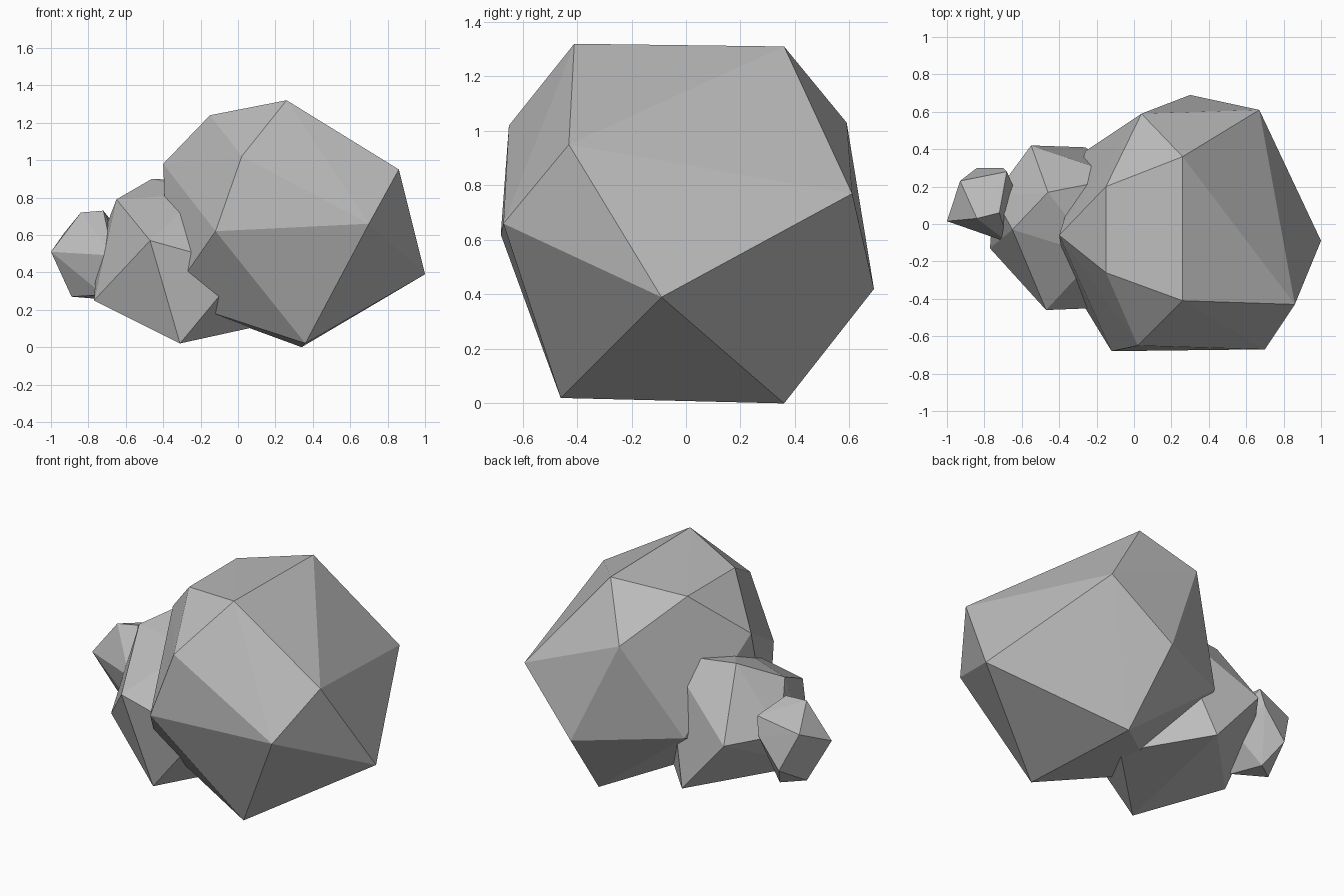
import bpy
import bmesh

default_cube = bpy.data.objects.get("Cube")
if default_cube:
    bpy.data.objects.remove(default_cube, do_unlink=True)


def make_material(name, color):
    material = bpy.data.materials.new(name)
    material.use_nodes = True
    material.diffuse_color = color
    shader = material.node_tree.nodes["Principled BSDF"]
    shader.inputs["Base Color"].default_value = color
    shader.inputs["Roughness"].default_value = 1
    return material


def make_rock(name, corners, material):
    """Wrap a faceted, flat-shaded boulder around its corner points."""
    bm = bmesh.new()
    for corner in corners:
        bm.verts.new(corner)
    result = bmesh.ops.convex_hull(bm, input=bm.verts[:])
    inner = [item for item in result["geom_interior"]
             if isinstance(item, bmesh.types.BMVert)]
    bmesh.ops.delete(bm, geom=inner, context="VERTS")
    bmesh.ops.recalc_face_normals(bm, faces=bm.faces[:])
    mesh = bpy.data.meshes.new(name)
    bm.to_mesh(mesh)
    bm.free()
    mesh.materials.append(material)
    rock = bpy.data.objects.new(name, mesh)
    bpy.context.scene.collection.objects.link(rock)
    return rock


stone = make_material("stone_grey", (.5, .5, .5, 1))

# Large boulder: crown, shoulders, sides, base
large_corners = [
    (.26, -.41, 1.32), (.26, .36, 1.31), (-.15, -.26, 1.24), (-.15, .2, 1.24),
    (.02, -.65, 1.02), (.04, .59, 1.03), (.86, -.43, .95), (-.4, -.06, .98),
    (.7, -.67, .66), (-.12, -.68, .62), (.67, .61, .77), (.3, .69, .42),
    (1, -.09, .39), (-.26, .39, .47),
    (.36, -.46, .02), (.34, .36, 0), (-.37, -.27, .26),
]

# Medium boulder, its inner end buried in the large one
medium_corners = [
    (-.46, .17, .9), (-.2, -.17, .82), (-.05, .25, .88), (-.65, -.03, .79),
    (-.47, -.46, .57), (.03, -.44, .43), (-.55, .42, .51), (-.75, .15, .53),
    (-.77, -.13, .25), (-.26, .41, .17), (-.31, -.38, .02), (.1, 0, .11),
]

# Small boulder, leaning on the medium one
small_corners = [
    (-.84, .03, .72), (-.72, .06, .73), (-.68, .28, .68), (-.93, .23, .61),
    (-1, .015, .51), (-.67, -.1, .49), (-.7, .3, .57), (-.84, .3, .39),
    (-.89, .1, .27), (-.77, .19, .26), (-.72, -.02, .28), (-.6, .1, .5),
]

make_rock("large_boulder", large_corners, stone)
make_rock("medium_boulder", medium_corners, stone)
make_rock("small_boulder", small_corners, stone)
